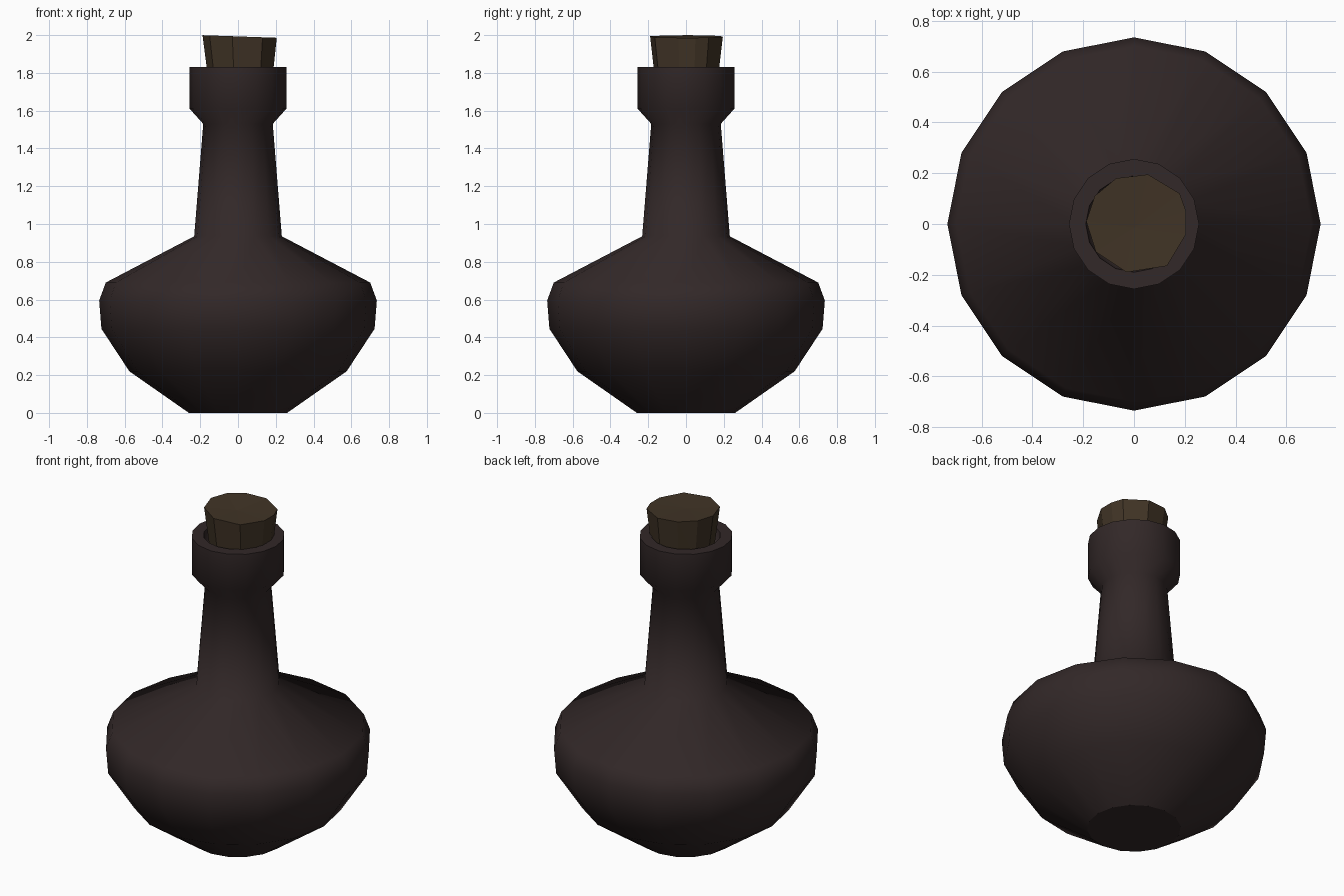
import bpy, bmesh, math

if "Cube" in bpy.data.objects:
    bpy.data.objects.remove(bpy.data.objects["Cube"])


def material(name, rgb):
    m = bpy.data.materials.new(name)
    m.diffuse_color = (*rgb, 1)
    m.use_nodes = True
    m.node_tree.nodes["Principled BSDF"].inputs["Base Color"].default_value = m.diffuse_color
    return m


def make_object(name, bm, mat):
    bmesh.ops.recalc_face_normals(bm, faces=bm.faces)
    me = bpy.data.meshes.new(name)
    bm.to_mesh(me)
    bm.free()
    me.materials.append(mat)
    ob = bpy.data.objects.new(name, me)
    bpy.context.collection.objects.link(ob)
    return ob


def bridge(bm, a, b):
    n = len(a)
    for i in range(n):
        j = (i + 1) % n
        bm.faces.new((a[i], a[j], b[j], b[i]))


glass = material("dark_brown_glass", (0.032, 0.021, 0.021))
cork = material("cork_brown", (0.052, 0.034, 0.019))

# Bottle: 16-sided lathe, from the base up over the lip and into the mouth
SIDES = 16
profile = [(0.26, 0), (0.575, 0.22), (0.723, 0.445), (0.735, 0.595),
           (0.70, 0.69), (0.232, 0.935), (0.184, 1.53), (0.256, 1.61),
           (0.256, 1.83), (0.19, 1.83), (0.17, 1.72)]
bm = bmesh.new()
rings = []
for r, z in profile:
    rings.append([bm.verts.new((r * math.cos(math.tau * i / SIDES),
                                r * math.sin(math.tau * i / SIDES), z))
                  for i in range(SIDES)])
for a, b in zip(rings, rings[1:]):
    bridge(bm, a, b)
bm.faces.new(rings[0])
bm.faces.new(rings[-1])
for f in bm.faces:
    f.smooth = True
# Crisp edges at the base and around the lip
for ring in (rings[0], rings[8], rings[9]):
    for i in range(SIDES):
        bm.edges.get((ring[i], ring[(i + 1) % SIDES])).smooth = False
make_object("bottle", bm, glass)

# Stopper: rough, flat-faced cork with a slightly tilted top
outline = [(-0.15, -0.11), (-0.03, -0.19), (0.13, -0.165), (0.205, -0.04),
           (0.205, 0.05), (0.18, 0.12), (0.055, 0.195), (-0.07, 0.18),
           (-0.155, 0.11), (-0.188, 0.01)]
bm = bmesh.new()
top = [bm.verts.new((x, y, 1.993 - 0.035 * x)) for x, y in outline]
low = [bm.verts.new((x * 0.86 + 0.005, y * 0.86, 1.76)) for x, y in outline]
bridge(bm, low, top)
bm.faces.new(low)
# Top fan with a shallow crease through its middle
middle = bm.verts.new((0.0, -0.015, 1.985))
for i in range(len(top)):
    bm.faces.new((top[i], top[(i + 1) % len(top)], middle))
bmesh.ops.triangulate(bm, faces=[f for f in bm.faces if len(f.verts) == 4])
make_object("cork_stopper", bm, cork)
